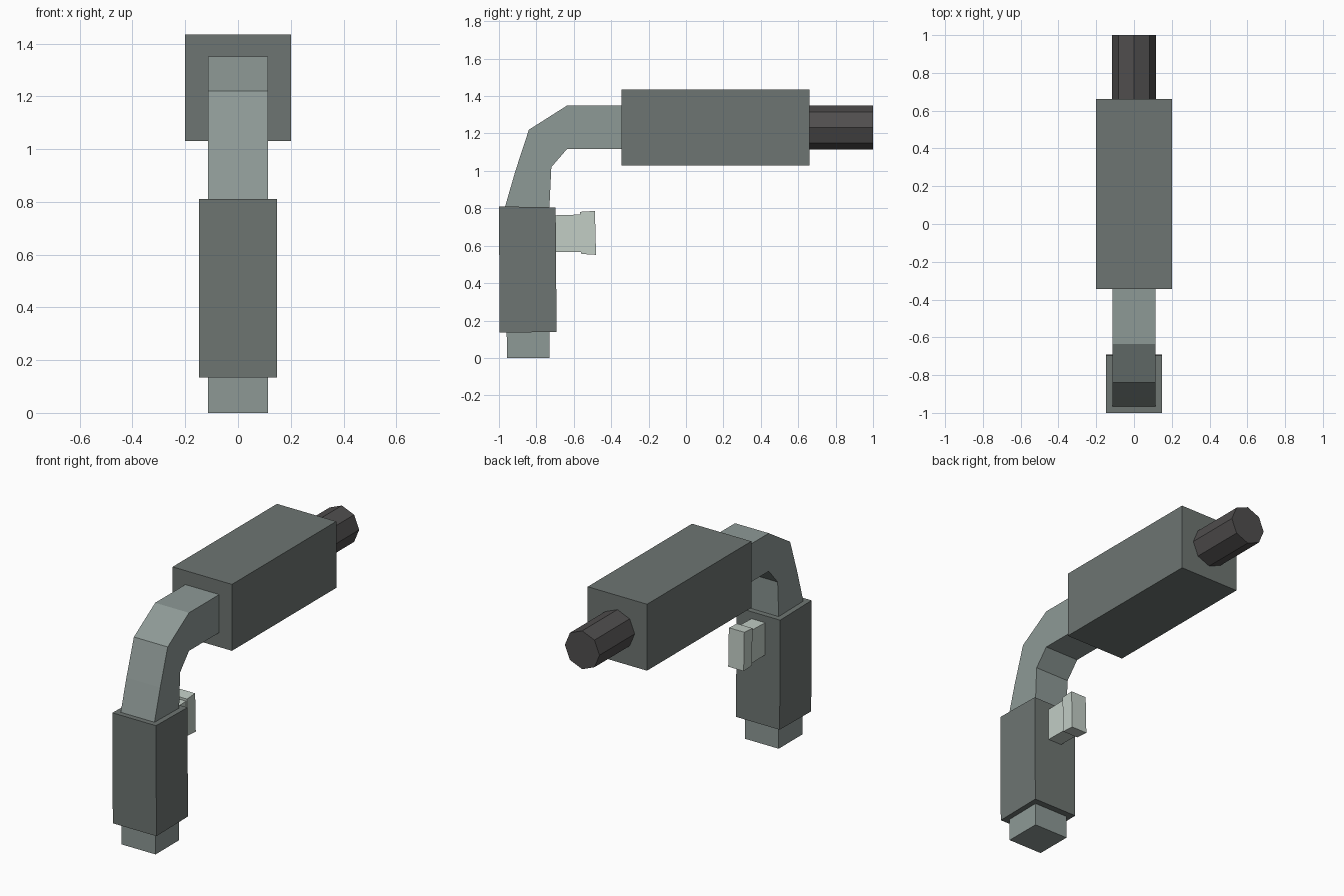
import bpy, bmesh, math
from mathutils import Matrix

if "Cube" in bpy.data.objects:
    bpy.data.objects.remove(bpy.data.objects["Cube"])


def material(name, rgb):
    m = bpy.data.materials.new(name)
    m.diffuse_color = (*rgb, 1)
    m.use_nodes = True
    m.node_tree.nodes["Principled BSDF"].inputs["Base Color"].default_value = m.diffuse_color
    return m


DARK_GREEN_GREY = material("dark green grey", (0.155, 0.178, 0.168))
MID_GREY = material("mid green grey", (0.27, 0.32, 0.305))
CHARCOAL = material("charcoal", (0.08, 0.076, 0.076))
PALE_GREY = material("pale green grey", (0.54, 0.61, 0.56))


def finish(name, bm, mat):
    bmesh.ops.recalc_face_normals(bm, faces=bm.faces)
    me = bpy.data.meshes.new(name)
    bm.to_mesh(me)
    bm.free()
    me.materials.append(mat)
    ob = bpy.data.objects.new(name, me)
    bpy.context.collection.objects.link(ob)
    return ob


def slab(name, profile, half_width, mat):
    """Extrude a side (y, z) outline across x, centred on x = 0."""
    bm = bmesh.new()
    face = bm.faces.new([bm.verts.new((-half_width, y, z)) for y, z in profile])
    ext = bmesh.ops.extrude_face_region(bm, geom=[face])["geom"]
    bmesh.ops.translate(bm, vec=(2 * half_width, 0, 0),
                        verts=[v for v in ext if isinstance(v, bmesh.types.BMVert)])
    return finish(name, bm, mat)


# Bent square frame running from the foot through the grip into the body
slab("bent_frame", [(-0.957, 0), (-0.73, 0), (-0.73, 0.81), (-0.72, 1.02),
                    (-0.635, 1.118), (-0.3, 1.118), (-0.3, 1.35), (-0.635, 1.35),
                    (-0.84, 1.22), (-0.912, 1.0), (-0.967, 0.81)], 0.114, MID_GREY)

# Grip sleeve and main body
slab("grip", [(-0.996, 0.135), (-0.692, 0.139), (-0.697, 0.805), (-1.0, 0.81)],
     0.147, DARK_GREEN_GREY)
slab("body", [(-0.344, 1.03), (0.661, 1.03), (0.661, 1.435), (-0.344, 1.435)],
     0.2, DARK_GREEN_GREY)

# Trigger stem and pad
slab("trigger_stem", [(-0.72, 0.567), (-0.55, 0.565), (-0.55, 0.767), (-0.72, 0.762)],
     0.046, PALE_GREY)
slab("trigger_pad", [(-0.56, 0.556), (-0.481, 0.551), (-0.487, 0.786), (-0.566, 0.781)],
     0.052, PALE_GREY)

# Eight-sided muzzle along y
bm = bmesh.new()
bmesh.ops.create_cone(bm, cap_ends=True, segments=8, radius1=0.117, radius2=0.117,
                      depth=0.38, matrix=Matrix.Translation((0, 0.81, 1.232))
                      @ Matrix.Rotation(math.pi / 2, 4, 'X'))
finish("muzzle", bm, CHARCOAL)
